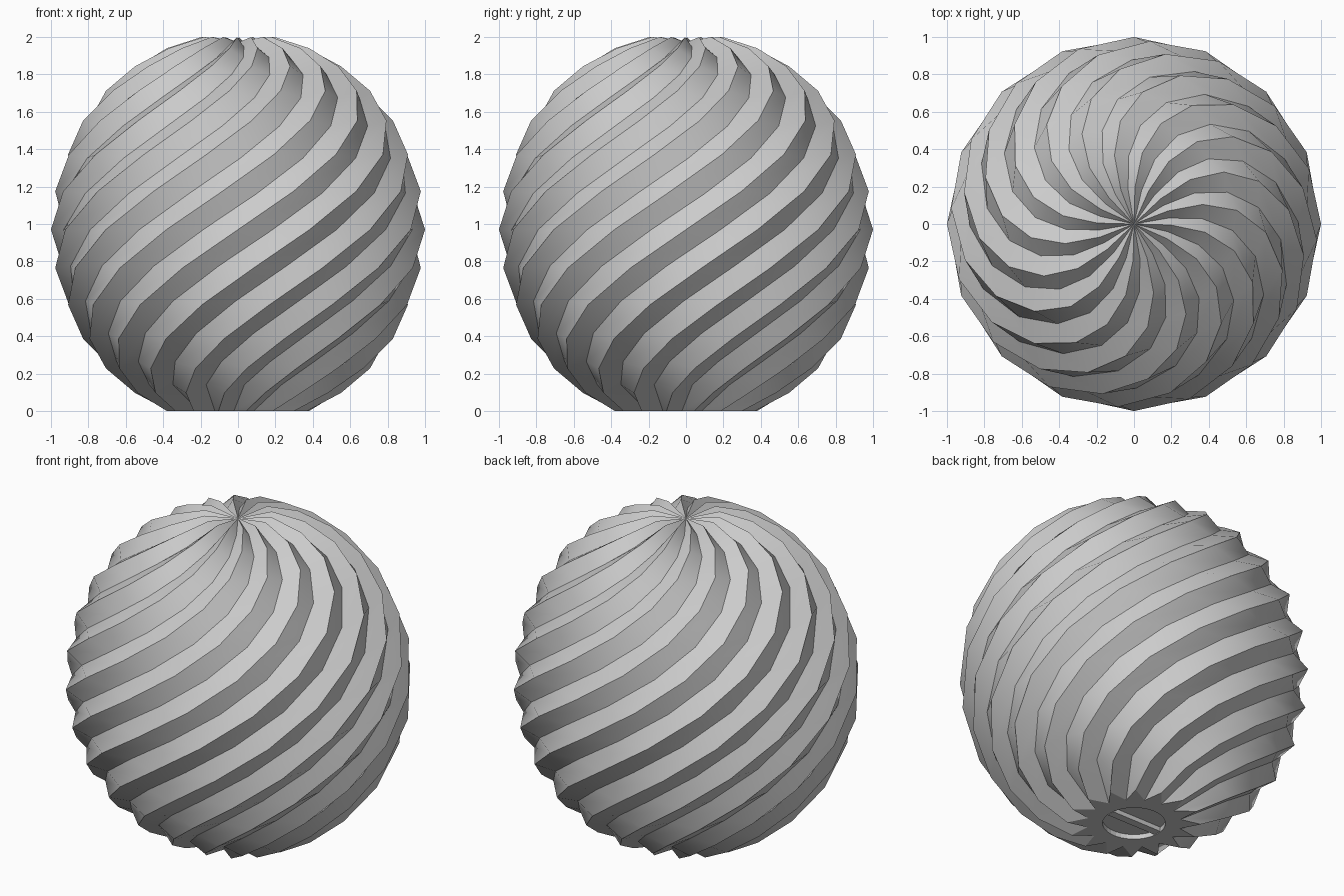
import bpy
import bmesh
from math import sin, cos, pi, radians

if "Cube" in bpy.data.objects:
    bpy.data.objects.remove(bpy.data.objects["Cube"])

RIDGES = 16
MID = 0.97        # height of the widest ring
TALL = 1.05       # vertical half size of the full ball
TWIST = 1.5       # radians per unit of height
VALLEY = 0.95     # valley size against ridge size
HOLE = 0.18

grey = bpy.data.materials.new("plain grey")
grey.diffuse_color = (0.6, 0.6, 0.6, 1)
grey.use_nodes = True
grey.node_tree.nodes["Principled BSDF"].inputs["Base Color"].default_value = (0.6, 0.6, 0.6, 1)


def finish(name, bm):
    mesh = bpy.data.meshes.new(name)
    bm.to_mesh(mesh)
    bm.free()
    mesh.materials.append(grey)
    obj = bpy.data.objects.new(name, mesh)
    bpy.context.collection.objects.link(obj)
    return obj


def ring(bm, radius, z, count=2 * RIDGES, turn=0.0):
    return [bm.verts.new((radius * cos(turn + 2 * pi * i / count),
                          radius * sin(turn + 2 * pi * i / count), z)) for i in range(count)]


def bridge(bm, low, high):
    n = len(low)
    return [bm.faces.new((low[i], low[(i + 1) % n], high[(i + 1) % n], high[i])) for i in range(n)]


# Fluted ball: rings of alternating ridge and valley points, turned with height
bm = bmesh.new()
rings = []
for k in range(-6, 8):
    lat = radians(11.25 * k)
    z = MID + TALL * sin(lat)
    turn = TWIST * (z - MID)
    row = []
    for i in range(2 * RIDGES):
        size = VALLEY if i % 2 else 1.0
        r, h = size * cos(lat), MID + size * TALL * sin(lat)
        if k == -6:
            r, h = (0.27 if i % 2 else cos(lat)), 0.0
        a = turn + pi * i / RIDGES
        row.append(bm.verts.new((r * cos(a), r * sin(a), h)))
    rings.append(row)
for low, high in zip(rings, rings[1:]):
    bridge(bm, low, high)

# Sunken pole at the top
pole = bm.verts.new((0, 0, 1.97))
top = rings[-1]
for i in range(len(top)):
    bm.faces.new((top[i], top[(i + 1) % len(top)], pole))

# Flat star base with a round hole
bottom_turn = -TWIST * MID
rim = ring(bm, HOLE, 0, turn=bottom_turn)
bridge(bm, rim, rings[0])
ball = finish("fluted_ball", bm)

# Shallow recess, facing inwards
bm = bmesh.new()
edge = ring(bm, HOLE, 0, turn=bottom_turn)
deep = ring(bm, HOLE, 0.03, turn=bottom_turn)
bridge(bm, edge, deep)
bm.faces.new(deep)
finish("base_recess", bm)

# Bar across the recess
bm = bmesh.new()
bmesh.ops.create_cube(bm, size=1)
for v in bm.verts:
    v.co = (v.co.x * 0.35, v.co.y * 0.05, v.co.z * 0.028 + 0.015)
finish("base_bar", bm)

# Smooth shading with sharp ridges
bpy.ops.object.select_all(action="DESELECT")
ball.select_set(True)
bpy.context.view_layer.objects.active = ball
bpy.ops.object.shade_smooth_by_angle(angle=radians(30))
